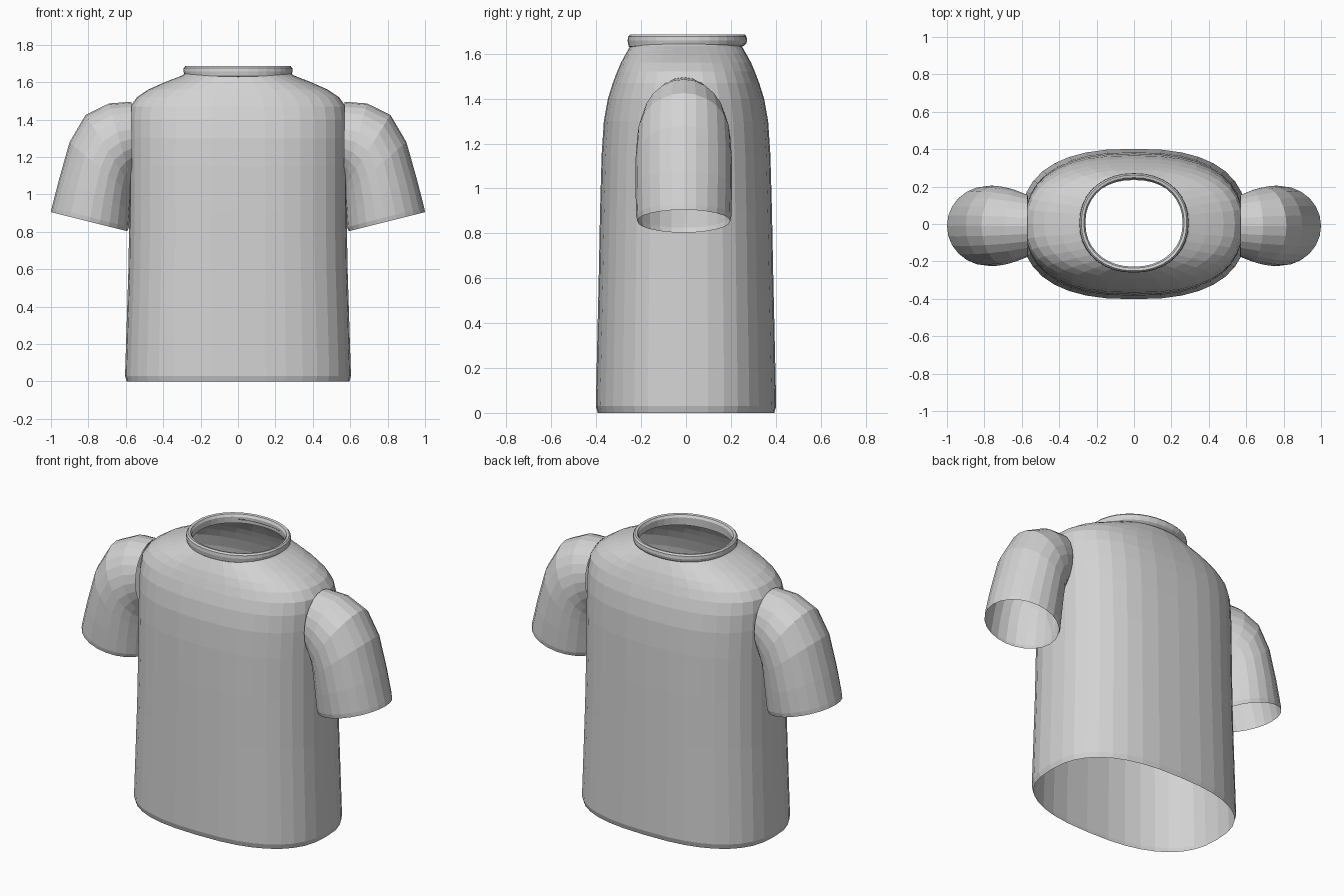
import bpy, bmesh, math
from mathutils import Vector

if "Cube" in bpy.data.objects:
    bpy.data.objects.remove(bpy.data.objects["Cube"])

fabric = bpy.data.materials.new("grey fabric")
fabric.diffuse_color = (0.65, 0.65, 0.65, 1)
fabric.use_nodes = True
fabric.node_tree.nodes["Principled BSDF"].inputs["Base Color"].default_value = fabric.diffuse_color


def spow(v, p):
    return math.copysign(abs(v) ** p, v)


def loft(name, rings, closed=False):
    """Skin a list of point rings with quads, leaving the ends open."""
    bm = bmesh.new()
    vs = [[bm.verts.new(p) for p in ring] for ring in rings]
    n = len(vs[0])
    pairs = list(zip(vs, vs[1:])) + ([(vs[-1], vs[0])] if closed else [])
    for a, b in pairs:
        for i in range(n):
            j = (i + 1) % n
            bm.faces.new((a[i], a[j], b[j], b[i]))
    bmesh.ops.recalc_face_normals(bm, faces=bm.faces)
    me = bpy.data.meshes.new(name)
    bm.to_mesh(me)
    bm.free()
    me.materials.append(fabric)
    ob = bpy.data.objects.new(name, me)
    bpy.context.collection.objects.link(ob)
    return ob


def flat_ring(z, rx, ry, power, n=36, cy=0.0):
    """Horizontal superellipse."""
    pts = []
    for i in range(n):
        a = 2 * math.pi * i / n
        pts.append(Vector((rx * spow(math.cos(a), 2 / power),
                           cy + ry * spow(math.sin(a), 2 / power), z)))
    return pts


# Torso: z, half width, half depth, squareness
torso = [(0, .596, .393, 2.5), (.03, .604, .402, 2.5), (.25, .597, .397, 2.5),
         (.6, .586, .389, 2.5), (.9, .581, .383, 2.5), (1.15, .581, .376, 2.5),
         (1.3, .583, .366, 2.5), (1.4, .583, .348, 2.5), (1.47, .575, .326, 2.45),
         (1.52, .54, .307, 2.4), (1.56, .48, .29, 2.35), (1.6, .39, .268, 2.3),
         (1.635, .30, .248, 2.2), (1.655, .268, .235, 2.2)]
loft("torso", [flat_ring(*t) for t in torso])

# Collar: rounded band, its lower edge dips a little at the front
profile = [(-.028, 1.63), (-.03, 1.668), (-.022, 1.682), (-.008, 1.685),
           (.0, 1.676), (.002, 1.658), (-.002, 1.644), (-.014, 1.634)]
collar = []
for off, z in profile:
    ring = flat_ring(z, .29 + off, .264 + off, 2.15, 36, .006)
    if z < 1.65:
        for p in ring:
            p.z -= .012 * max(0, -p.y / .26)
    collar.append(ring)
loft("collar", collar, closed=True)

# Sleeves: outer/top point (x, z), inner/armpit point (x, z), half depth
sleeve = [((.57, 1.495), (.565, 1.10), .165), ((.69, 1.486), (.57, 1.07), .19),
          ((.815, 1.425), (.572, 1.04), .207), ((.90, 1.28), (.572, 1.0), .214),
          ((.957, 1.08), (.577, .92), .215), ((.995, .93), (.583, .825), .212),
          ((1.0, .905), (.592, .803), .207)]
for side, s in (("left", 1), ("right", -1)):
    rings = []
    for (ox, oz), (ix, iz), ry in sleeve:
        ring = []
        for i in range(24):
            a = 2 * math.pi * i / 24
            t = .5 + .5 * math.cos(a)
            ring.append(Vector((s * (ix + (ox - ix) * t),
                                -.01 + ry * math.sin(a), iz + (oz - iz) * t)))
        rings.append(ring)
    loft(side + "_sleeve", rings)
